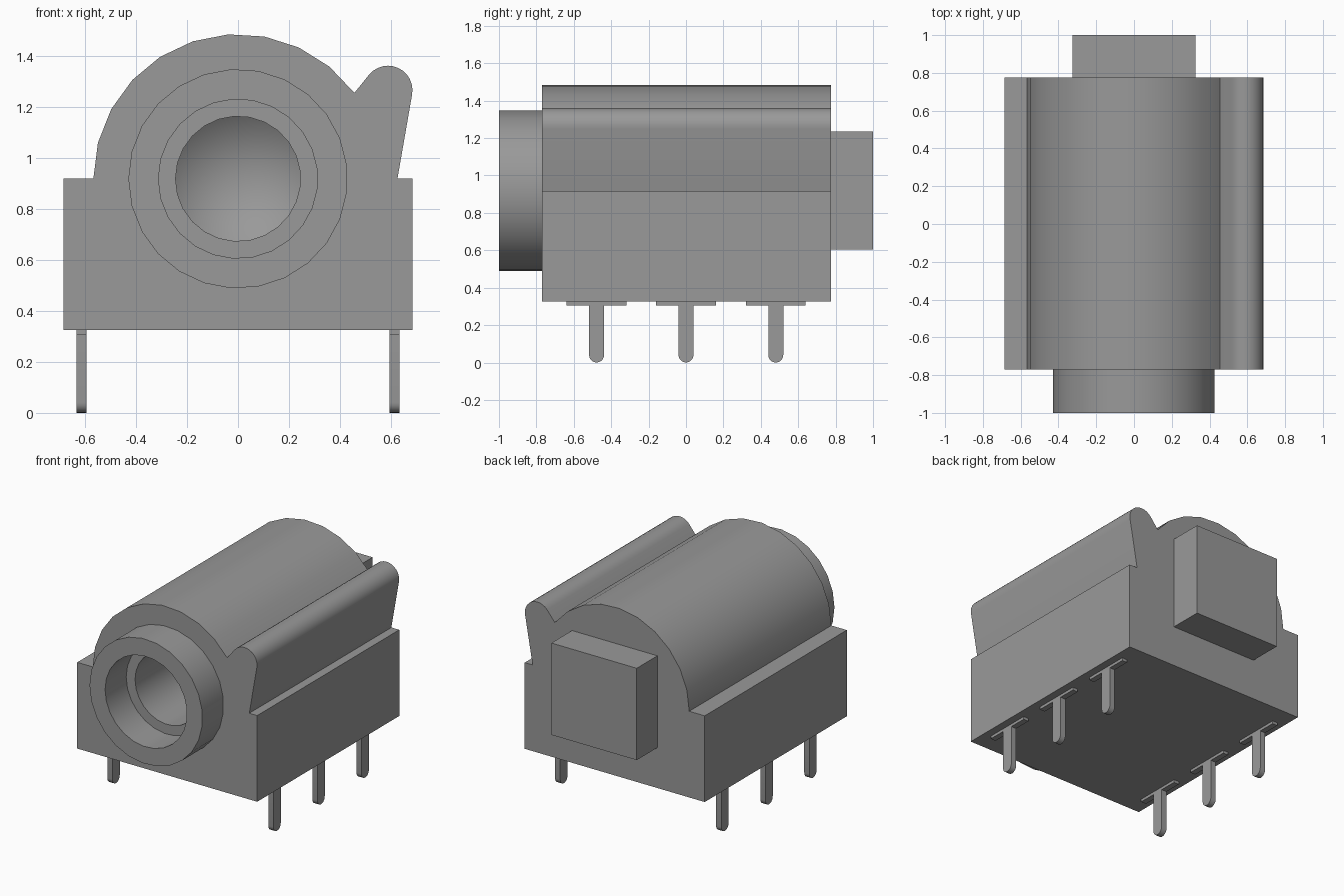
import bpy, bmesh, math

if "Cube" in bpy.data.objects:
    bpy.data.objects.remove(bpy.data.objects["Cube"], do_unlink=True)

# Single grey plastic
grey = bpy.data.materials.new("plain_grey")
grey.use_nodes = True
COLOR = (0.32, 0.32, 0.32, 1)
grey.diffuse_color = COLOR
grey.node_tree.nodes["Principled BSDF"].inputs["Base Color"].default_value = COLOR

AXIS_Z = 0.918          # height of the barrel axis
FRONT, BACK = -0.77, 0.775
SIDES = 25


def finish(bm, name, smooth=True):
    bmesh.ops.recalc_face_normals(bm, faces=bm.faces)
    mesh = bpy.data.meshes.new(name)
    bm.to_mesh(mesh)
    bm.free()
    mesh.materials.append(grey)
    ob = bpy.data.objects.new(name, mesh)
    bpy.context.collection.objects.link(ob)
    if smooth:
        shade(ob)
    return ob


def shade(ob):
    bpy.ops.object.select_all(action='DESELECT')
    ob.select_set(True)
    bpy.context.view_layer.objects.active = ob
    bpy.ops.object.shade_smooth_by_angle(angle=math.radians(30))


def arc(cx, cz, r, a0, a1, n):
    angles = [math.radians(a0 + (a1 - a0) * i / n) for i in range(n + 1)]
    return [(cx + r * math.cos(a), cz + r * math.sin(a)) for a in angles]


def extrude(name, points, direction):
    """Extrude a closed outline of 3D points along a vector."""
    bm = bmesh.new()
    face = bm.faces.new([bm.verts.new(p) for p in points])
    geom = bmesh.ops.extrude_face_region(bm, geom=[face])["geom"]
    verts = [v for v in geom if isinstance(v, bmesh.types.BMVert)]
    bmesh.ops.translate(bm, verts=verts, vec=direction)
    return finish(bm, name)


def box(name, x0, x1, y0, y1, z0, z1):
    outline = [(x0, y0, z0), (x1, y0, z0), (x1, y0, z1), (x0, y0, z1)]
    return extrude(name, outline, (0, y1 - y0, 0))


def lathe(name, profile):
    """Spin (radius, y) points around the barrel axis."""
    bm = bmesh.new()
    rings = []
    for r, y in profile:
        if r == 0:
            rings.append([bm.verts.new((0, y, AXIS_Z))] * SIDES)
            continue
        angles = [math.pi + math.tau * i / SIDES for i in range(SIDES)]
        rings.append([bm.verts.new((r * math.cos(a), y, AXIS_Z + r * math.sin(a)))
                      for a in angles])
    for ra, rb in zip(rings, rings[1:]):
        for i in range(SIDES):
            j = (i + 1) % SIDES
            bm.faces.new(dict.fromkeys([ra[i], ra[j], rb[j], rb[i]]))
    return finish(bm, name)


# Housing: block, side ridge and domed barrel in one outline
outline = [(-0.685, 0.325), (0.685, 0.325), (0.685, 0.918), (0.625, 0.918)]
outline += arc(0.588, 1.265, 0.096, -10, 140, 12)
outline += arc(0, AXIS_Z, 0.567, 36.4, 180, 10)
outline += [(-0.685, 0.918)]
housing = extrude("housing", [(x, FRONT, z) for x, z in outline], (0, BACK - FRONT, 0))

# Drilled bore with a conical end
cutter = lathe("bore_cutter", [(0, FRONT - 0.1), (0.245, FRONT - 0.1), (0.245, 0.45), (0, 0.63)])
cutter.hide_render = True
cut = housing.modifiers.new("bore", 'BOOLEAN')
cut.operation = 'DIFFERENCE'
cut.solver = 'EXACT'
cut.object = cutter
bpy.context.view_layer.objects.active = housing
bpy.ops.object.modifier_apply(modifier=cut.name)
bpy.data.objects.remove(cutter, do_unlink=True)
shade(housing)

# Front collar and rear block
lathe("front_collar", [(0.43, FRONT), (0.43, -1.0), (0.312, -1.0), (0.312, FRONT)])
box("rear_block", -0.325, 0.325, BACK, 1.0, 0.603, 1.235)

# Three round-tipped pins with shoulder plates on each side
for side, sx in (("left", 1), ("right", -1)):
    x0 = sx * 0.613 - 0.0195
    for i, y in enumerate((-0.478, 0, 0.48), 1):
        tip = arc(y, 0.04, 0.04, 180, 360, 10)
        pin = [(y + 0.04, 0.325), (y - 0.04, 0.325)] + tip
        extrude(f"{side}_pin_{i}", [(x0, py, pz) for py, pz in pin], (0.039, 0, 0))
        box(f"{side}_pin_shoulder_{i}", x0, x0 + 0.039, y - 0.16, y + 0.16, 0.306, 0.325)
